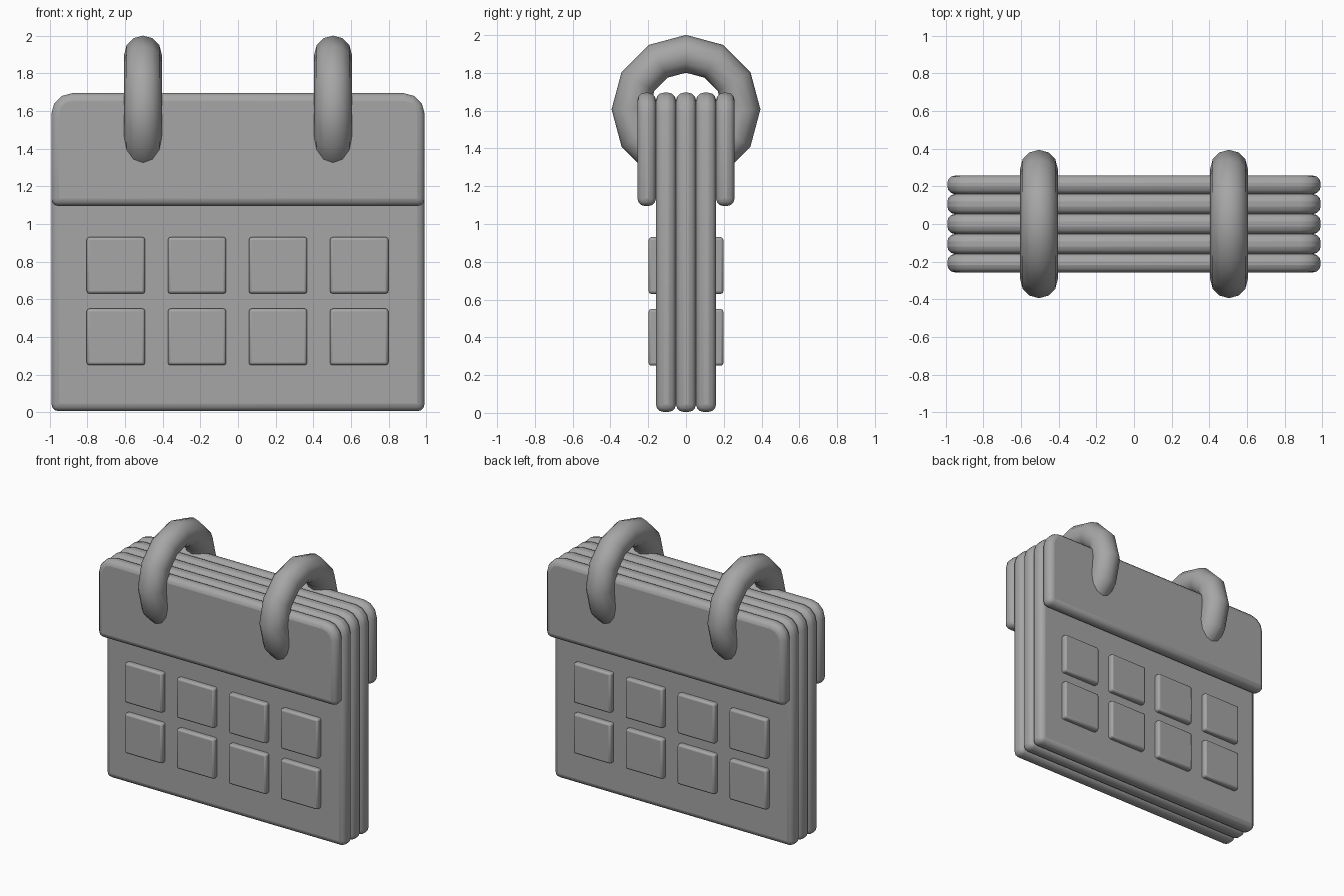
import bpy, bmesh
from math import cos, sin, pi, radians
from mathutils import Matrix

cube = bpy.data.objects.get("Cube")
if cube:
    bpy.data.objects.remove(cube, do_unlink=True)

GREY = (0.38, 0.38, 0.38, 1)
grey = bpy.data.materials.new("plain_grey")
grey.use_nodes = True
grey.diffuse_color = GREY
grey.node_tree.nodes["Principled BSDF"].inputs["Base Color"].default_value = GREY


def finish(bm, name, bevel=0, segments=3, angle=40):
    """Turn a bmesh into a smooth shaded object with an optional bevel."""
    bmesh.ops.recalc_face_normals(bm, faces=bm.faces)
    mesh = bpy.data.meshes.new(name)
    bm.to_mesh(mesh)
    bm.free()
    mesh.materials.append(grey)
    obj = bpy.data.objects.new(name, mesh)
    bpy.context.collection.objects.link(obj)
    if bevel:
        mod = obj.modifiers.new("soft_edges", "BEVEL")
        mod.width, mod.segments = bevel, segments
        mod.limit_method, mod.angle_limit = "ANGLE", radians(angle)
    bpy.ops.object.select_all(action="DESELECT")
    obj.select_set(True)
    bpy.context.view_layer.objects.active = obj
    bpy.ops.object.shade_smooth_by_angle(angle=radians(50))
    return obj


def slab(name, y, thickness, bottom, top=1.695, half=0.992, radius=0.11, steps=3):
    """Upright sheet with two rounded top corners."""
    outline = [(-half, bottom), (half, bottom)]
    for start, side in ((0, 1), (pi / 2, -1)):
        for i in range(steps + 1):
            a = start + i * pi / 2 / steps
            outline.append((side * (half - radius) + radius * cos(a),
                            top - radius + radius * sin(a)))
    bm = bmesh.new()
    face = bm.faces.new([bm.verts.new((x, y - thickness / 2, z)) for x, z in outline])
    ext = bmesh.ops.extrude_face_region(bm, geom=[face])
    moved = [v for v in ext["geom"] if isinstance(v, bmesh.types.BMVert)]
    bmesh.ops.translate(bm, verts=moved, vec=(0, thickness, 0))
    return finish(bm, name, bevel=0.04)


def tile(name, x, y, z):
    """Raised day square."""
    bm = bmesh.new()
    size = Matrix.Diagonal((0.31, 0.07, 0.3, 1))
    bmesh.ops.create_cube(bm, size=1, matrix=Matrix.Translation((x, y, z)) @ size)
    return finish(bm, name, bevel=0.014, segments=2)


def ring(name, x, z=1.607, major=0.294, minor=0.1, around=12, section=12):
    """Binding ring standing in the y-z plane."""
    bm = bmesh.new()
    loops = []
    for i in range(around):
        a = 2 * pi * i / around
        loop = []
        for j in range(section):
            b = 2 * pi * j / section
            r = major + minor * cos(b)
            loop.append(bm.verts.new((x + minor * sin(b), r * cos(a), z + r * sin(a))))
        loops.append(loop)
    for i in range(around):
        p, q = loops[i], loops[(i + 1) % around]
        for j in range(section):
            k = (j + 1) % section
            bm.faces.new((p[j], q[j], q[k], p[k]))
    return finish(bm, name)


# Stack of pages
for label, y in (("front", -0.106), ("middle", 0), ("back", 0.106)):
    slab(label + "_page", y, 0.106, 0.005)

# Short covers and day squares on both sides
for label, side in (("front", -1), ("back", 1)):
    slab(label + "_cover", side * 0.208, 0.098, 1.095)
    for row, z in enumerate((0.78, 0.4)):
        for col in range(4):
            tile(f"{label}_day_{row + 1}_{col + 1}", -0.649 + 0.431 * col, side * 0.163, z)

# Binding rings
for label, x in (("right", -0.505), ("left", 0.505)):
    ring(label + "_ring", x)
